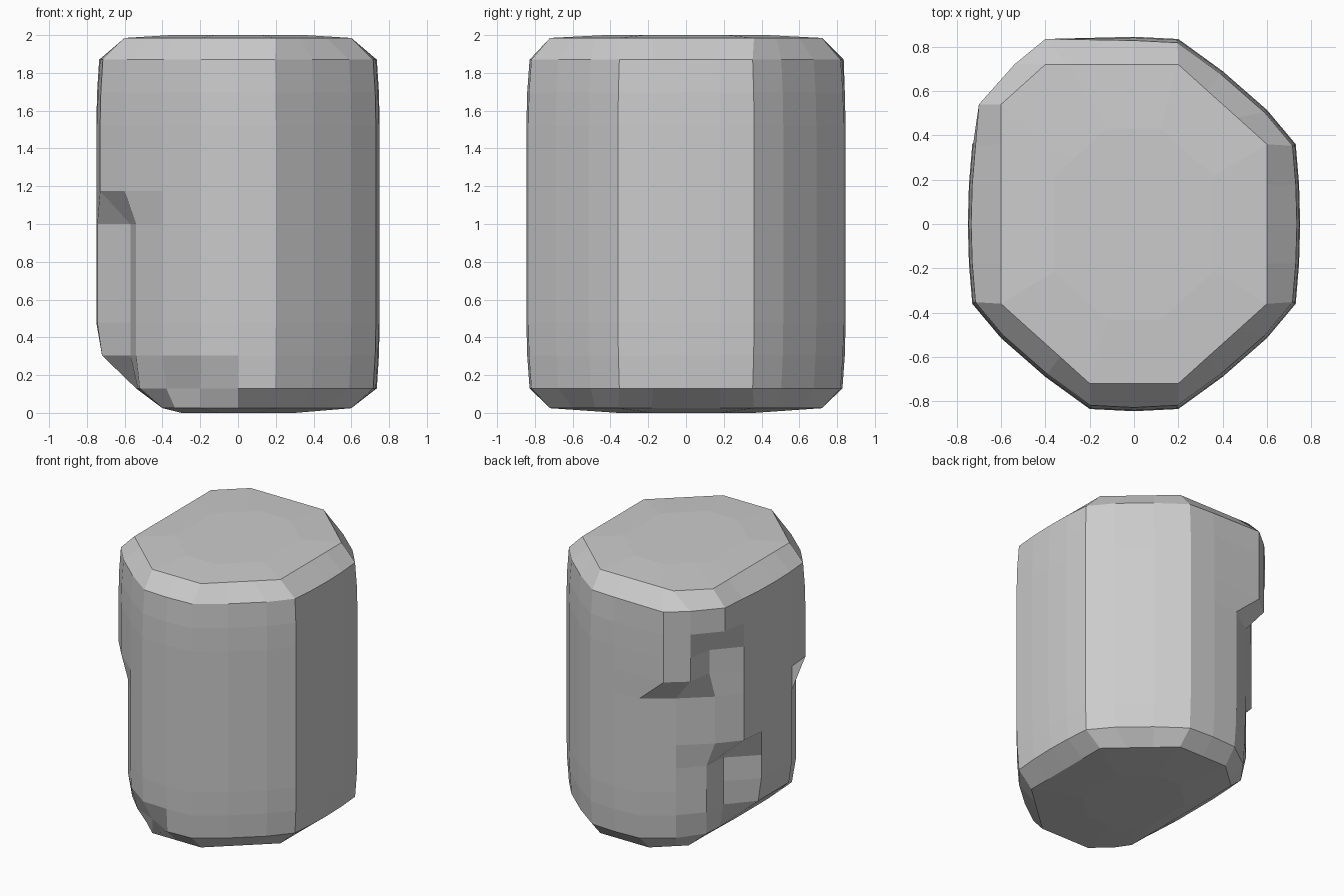
import bpy, bmesh

if "Cube" in bpy.data.objects:
    bpy.data.objects.remove(bpy.data.objects["Cube"])

# Quarter cross-sections from +x round to +y
SIDE = [(.75, 0), (.745, .18), (.73, .36), (.6, .515), (.4, .69), (.2, .835), (0, .845)]
CAP = [(.6, 0), (.6, .18), (.6, .36), (.467, .48), (.333, .6), (.2, .72), (0, .72)]


def full_ring(quarter, scale=1.0):
    half = quarter + [(-x, y) for x, y in quarter[-2::-1]]
    ring = half + [(x, -y) for x, y in half[-2:0:-1]]
    return [(x * scale, y * scale) for x, y in ring]


rings = []


def add_ring(points, z, changes=None):
    points = list(points)
    for i, p in (changes or {}).items():
        points[i] = p
    rings.append([(x, y, z) for x, y in points])


# Underside, with the left edge chipped away
left_chip = {9: (-.4, .54), 10: (-.4, .36), 11: (-.4, .18), 12: (-.4, 0),
             13: (-.4, -.18), 14: (-.4, -.36), 15: (-.4, -.5)}
add_ring(full_ring(CAP, .5), 0.0)
add_ring(full_ring(CAP), .025, left_chip)

# Walls: dents at both left corners, bulge at upper back left
for k in range(11):
    z = .13 + k * .174
    scale = {0: .98, 1: .995, 9: .995, 10: .98}.get(k, 1.0)
    ch = {}
    if k == 0:
        ch.update({9: (-.52, .5), 10: (-.53, .36), 11: (-.54, .18), 12: (-.54, 0),
                   13: (-.54, -.18), 14: (-.53, -.36), 15: (-.52, -.5),
                   16: (-.38, -.64), 17: (-.2, -.72)})
    if k == 1:
        ch.update({11: (-.72, .18), 12: (-.72, 0), 13: (-.72, -.18)})
    if 1 <= k <= 3:
        ch.update({9: (-.54, .53), 10: (-.56, .36)})
    if 1 <= k <= 5:
        ch.update({14: (-.57, -.36), 15: (-.54, -.52)})
    if k >= 7:
        ch.update({7: (-.4, .835), 8: (-.54, .72), 9: (-.57, .54)})
    if k >= 9:
        ch[9] = (-.7, .54)
    add_ring(full_ring(SIDE, scale), z, ch)

# Top
add_ring(full_ring(CAP), 1.985, {7: (-.3, .72), 8: (-.4, .72), 9: (-.6, .54)})
add_ring(full_ring(CAP, .6), 2.0)

# Skin the rings
bm = bmesh.new()
loops = [[bm.verts.new(p) for p in r] for r in rings]
for a, b in zip(loops, loops[1:]):
    n = len(a)
    for i in range(n):
        j = (i + 1) % n
        bm.faces.new((a[i], a[j], b[j], b[i]))
bm.faces.new(loops[0][::-1])
bm.faces.new(loops[-1])
bmesh.ops.recalc_face_normals(bm, faces=bm.faces)
mesh = bpy.data.meshes.new("chipped_block")
bm.to_mesh(mesh)
bm.free()
block = bpy.data.objects.new("chipped_block", mesh)
bpy.context.collection.objects.link(block)
